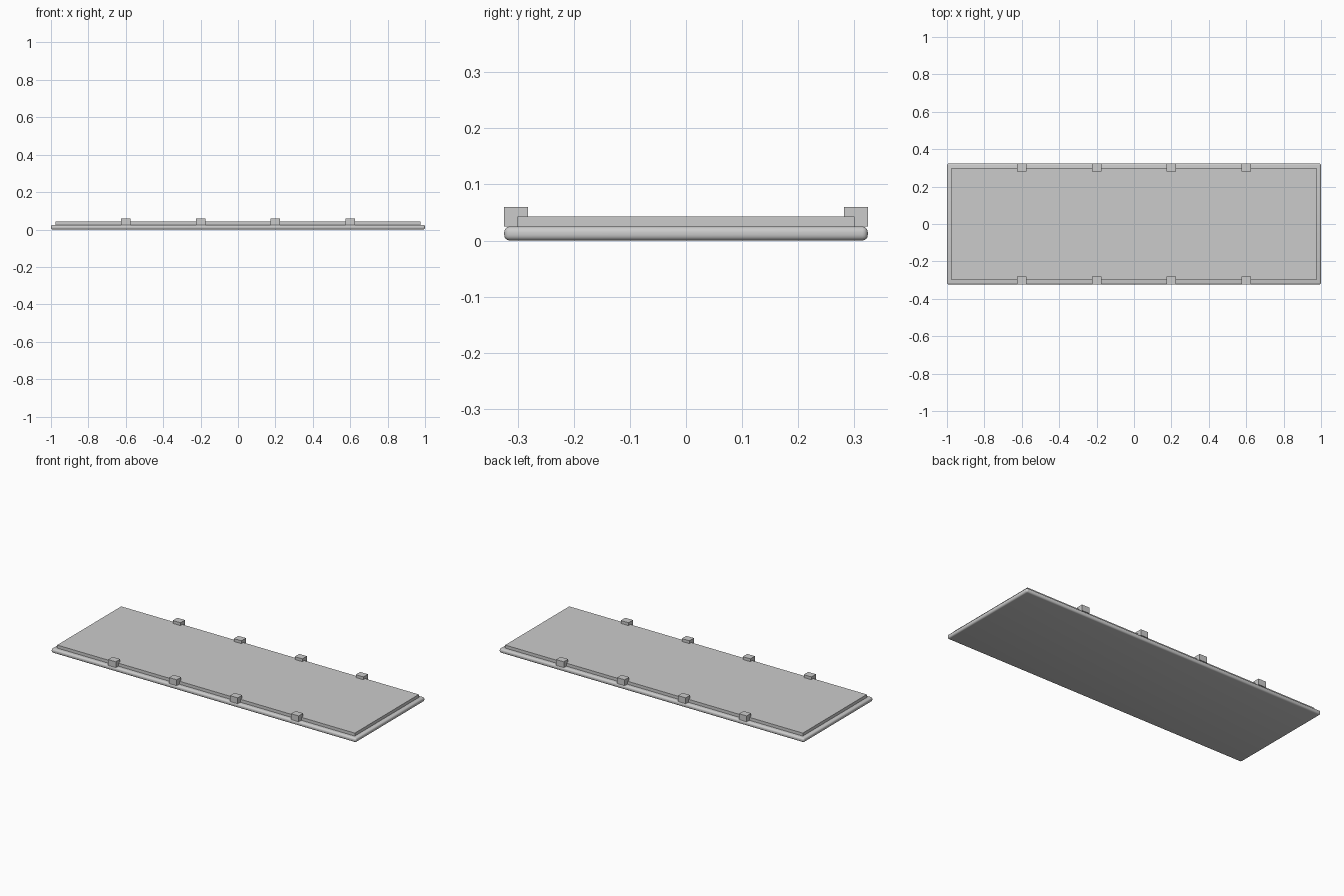
import bpy

if "Cube" in bpy.data.objects:
    bpy.data.objects.remove(bpy.data.objects["Cube"])


def box(name, x, y, z):
    """Box from (min, max) ranges on each axis."""
    bpy.ops.mesh.primitive_cube_add(size=1, location=[sum(r) / 2 for r in (x, y, z)])
    ob = bpy.context.object
    ob.name = name
    ob.scale = [r[1] - r[0] for r in (x, y, z)]
    bpy.ops.object.transform_apply(location=False, rotation=False, scale=True)
    return ob


# Rounded base tray
base = box("base_frame", (-1, 1), (-0.324, 0.324), (0, 0.025))
bevel = base.modifiers.new("rounded_edges", 'BEVEL')
bevel.width = 0.01
bevel.segments = 4
bpy.ops.object.modifier_apply(modifier=bevel.name)
bpy.ops.object.shade_smooth_by_angle()

# Flat panel resting on the base
box("panel", (-0.976, 0.976), (-0.3, 0.3), (0.025, 0.043))

# Retaining clips along both long edges
for side, label in ((-1, "front"), (1, "back")):
    for i, x in enumerate((-0.6, -0.2, 0.2, 0.6)):
        y = sorted((side * 0.282, side * 0.324))
        box(f"{label}_clip_{i + 1}", (x - 0.025, x + 0.025), y, (0.025, 0.06))
